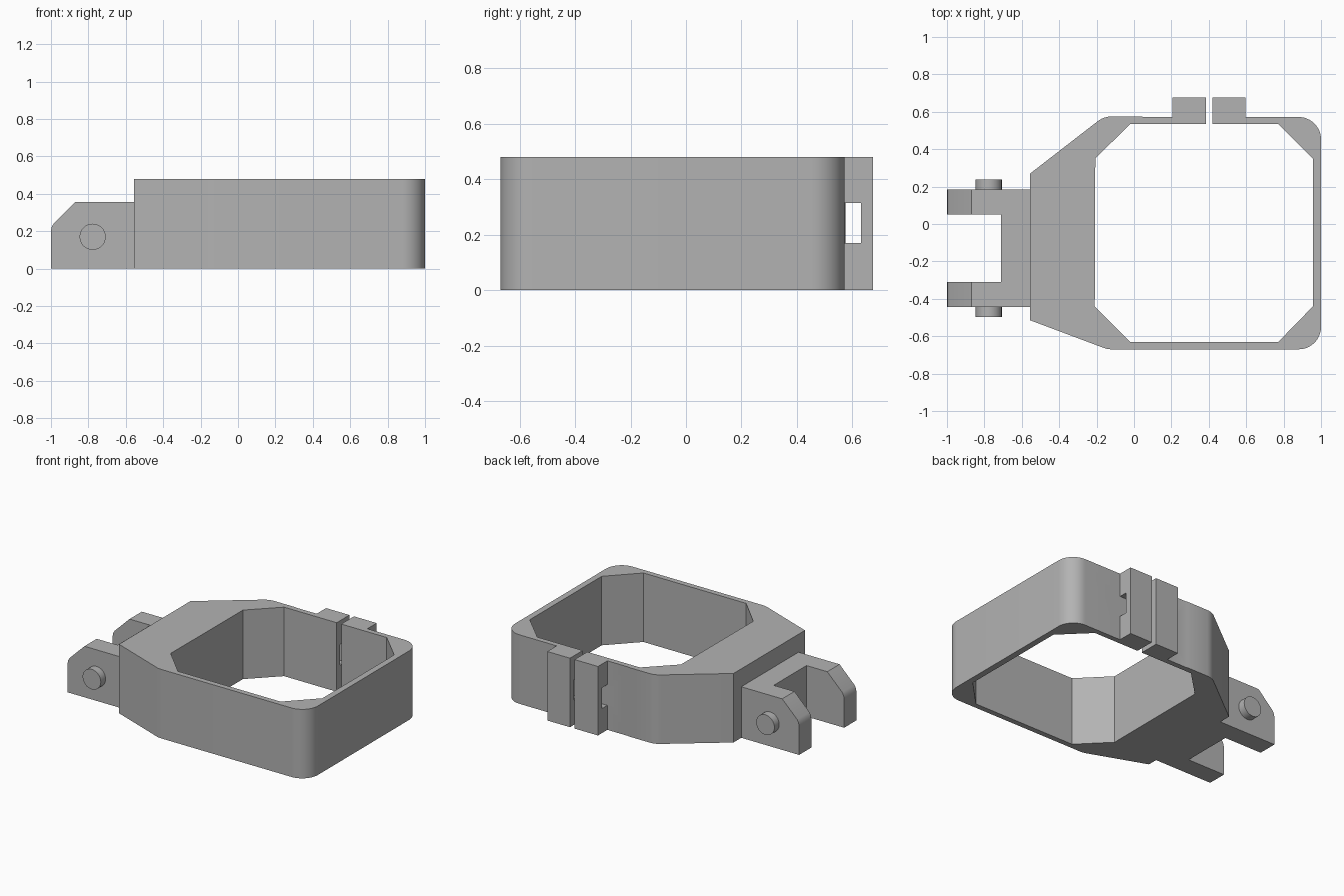
import bpy, bmesh, math
from mathutils import Vector

cube = bpy.data.objects.get("Cube")
if cube:
    bpy.data.objects.remove(cube, do_unlink=True)

grey = bpy.data.materials.new("plain grey")
grey.use_nodes = True
colour = (0.45, 0.45, 0.45, 1)
grey.diffuse_color = colour
grey.node_tree.nodes["Principled BSDF"].inputs["Base Color"].default_value = colour


def extrude(name, points, offset):
    """Solid made by sweeping a closed 3D outline along an offset."""
    bm = bmesh.new()
    base = bm.faces.new([bm.verts.new(p) for p in points])
    swept = bmesh.ops.extrude_face_region(bm, geom=[base], use_keep_orig=True)
    moved = [g for g in swept["geom"] if isinstance(g, bmesh.types.BMVert)]
    bmesh.ops.translate(bm, verts=moved, vec=Vector(offset))
    bmesh.ops.recalc_face_normals(bm, faces=bm.faces)
    mesh = bpy.data.meshes.new(name)
    bm.to_mesh(mesh)
    bm.free()
    mesh.materials.append(grey)
    obj = bpy.data.objects.new(name, mesh)
    bpy.context.collection.objects.link(obj)
    return obj


def box(name, x0, x1, y0, y1, z0, z1):
    outline = [(x0, y0, z0), (x1, y0, z0), (x1, y1, z0), (x0, y1, z0)]
    return extrude(name, outline, (0, 0, z1 - z0))


def arc(cx, cy, r, start, end, steps):
    angles = [math.radians(start + (end - start) * i / steps) for i in range(steps + 1)]
    return [(cx + r * math.cos(a), cy + r * math.sin(a)) for a in angles]


def smooth(obj):
    bpy.ops.object.select_all(action="DESELECT")
    obj.select_set(True)
    bpy.context.view_layer.objects.active = obj
    bpy.ops.object.shade_smooth_by_angle(angle=math.radians(25))


# Split clamp ring: outside, then back along the octagonal bore
height = 0.48
outer_left = [(0.42, 0.535), (0.42, 0.675), (0.595, 0.675), (0.595, 0.572)]
outer_left += arc(0.88, 0.452, 0.12, 90, 0, 12) + arc(0.88, -0.55, 0.12, 0, -90, 12)
outer_right = arc(-0.12, -0.55, 0.12, -90, -110, 4) + [(-0.555, -0.515), (-0.555, 0.27)]
outer_right += arc(-0.12, 0.455, 0.12, 128, 90, 6)
outer_right += [(0.04, 0.575), (0.05, 0.572), (0.205, 0.572), (0.205, 0.675),
                (0.385, 0.675), (0.385, 0.535)]
bore = [(-0.02, 0.535), (-0.207, 0.35), (-0.21, -0.44), (-0.02, -0.632),
        (0.77, -0.632), (0.957, -0.44), (0.957, 0.35), (0.77, 0.535)]
ring = extrude("clamp_ring", [(x, y, 0) for x, y in outer_left + outer_right + bore],
               (0, 0, height))

# Strap slot through both clamp lugs
slot = box("lug_slot_cutter", 0.15, 0.65, 0.572, 0.632, 0.17, 0.315)
slot.hide_render = True
slot.hide_viewport = True
cut = ring.modifiers.new("slot", "BOOLEAN")
cut.object = slot
cut.operation = "DIFFERENCE"
cut.solver = "EXACT"
bpy.context.view_layer.objects.active = ring
bpy.ops.object.modifier_apply(modifier=cut.name)
bpy.data.objects.remove(slot, do_unlink=True)
smooth(ring)

# Hinge fork: two arms with sloped tips, and the block joining them
arm_profile = [(-0.55, 0), (-1, 0), (-1, 0.2), (-0.996, 0.222), (-0.985, 0.242),
               (-0.87, 0.355), (-0.55, 0.355)]
for side, y0 in (("left", 0.05), ("right", -0.445)):
    arm = extrude("fork_arm_" + side, [(x, y0, z) for x, z in arm_profile], (0, 0.135, 0))
    smooth(arm)
box("fork_bridge", -0.71, -0.55, -0.31, 0.05, 0, 0.355)

# Hinge pins on the outer faces of the arms
for side, y0, length in (("back", 0.18, 0.058), ("front", -0.44, -0.058)):
    circle = arc(-0.777, 0.17, 0.07, 0, 360, 32)[:-1]
    smooth(extrude("hinge_pin_" + side, [(x, y0, z) for x, z in circle], (0, length, 0)))
